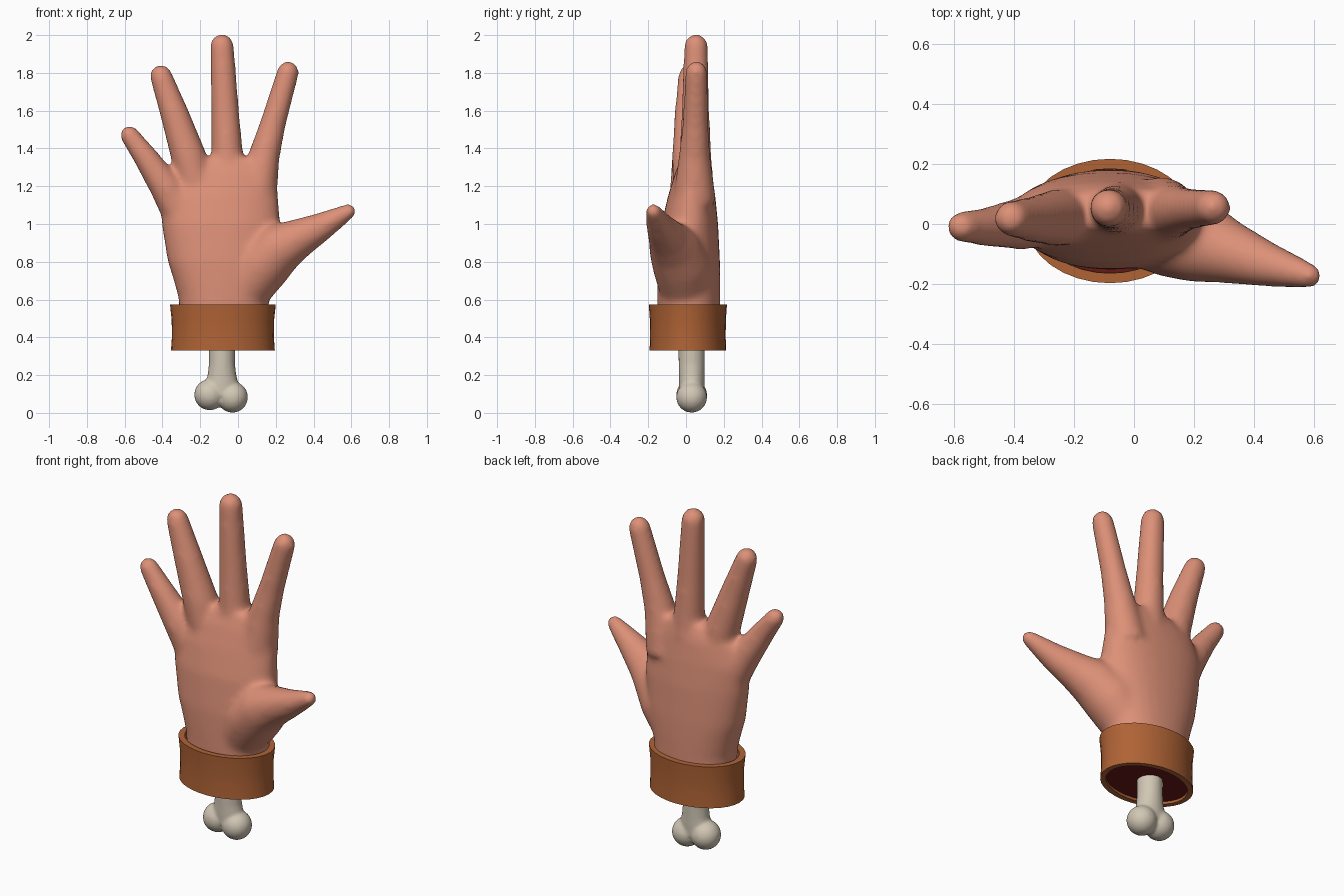
import bpy, bmesh, math
from mathutils import Vector

if "Cube" in bpy.data.objects:
    bpy.data.objects.remove(bpy.data.objects["Cube"])


def material(name, rgb):
    m = bpy.data.materials.new(name)
    m.diffuse_color = (*rgb, 1)
    m.use_nodes = True
    m.node_tree.nodes["Principled BSDF"].inputs["Base Color"].default_value = m.diffuse_color
    return m


SKIN = material("skin", (0.72, 0.28, 0.185))
LEATHER = material("brown leather", (0.43, 0.125, 0.036))
BONE = material("bone", (0.64, 0.57, 0.46))
FLESH = material("dark red flesh", (0.13, 0.009, 0.008))


def loft(bm, rings, closed=False):
    """Skin a list of point rings, capping both ends unless the loft is closed."""
    vs = [[bm.verts.new(p) for p in ring] for ring in rings]
    n = len(vs[0])
    pairs = list(zip(vs, vs[1:])) + ([(vs[-1], vs[0])] if closed else [])
    for a, b in pairs:
        for i in range(n):
            j = (i + 1) % n
            bm.faces.new((a[i], a[j], b[j], b[i]))
    if not closed:
        bm.faces.new(vs[0][::-1])
        bm.faces.new(vs[-1])


def oval(z, cx, cy, rx, ry, n=32, power=1.0):
    def bend(v):
        return math.copysign(abs(v) ** power, v)
    return [(cx + rx * bend(math.cos(2 * math.pi * i / n)),
             cy + ry * bend(math.sin(2 * math.pi * i / n)), z) for i in range(n)]


def digit(bm, path, n=24):
    """Tapered tube through (x, y, z, radius) points with a round tip."""
    pts = [Vector(p[:3]) for p in path]
    rad = [p[3] for p in path]
    rings = []

    def ring(c, t, r):
        u = Vector((0, 1, 0)).cross(t).normalized()
        v = t.cross(u)
        rings.append([c + r * (u * math.cos(2 * math.pi * i / n)
                               + v * math.sin(2 * math.pi * i / n)) for i in range(n)])

    last = len(pts) - 1
    for i, c in enumerate(pts):
        t = (pts[min(i + 1, last)] - pts[max(i - 1, 0)]).normalized()
        ring(c, t, rad[i])
    for k in range(1, 7):
        a = math.radians(14 * k)
        ring(pts[-1] + t * rad[-1] * math.sin(a), t, rad[-1] * math.cos(a))
    loft(bm, rings)


def finish(bm, name, mat, voxel=0, smooth=0):
    bmesh.ops.recalc_face_normals(bm, faces=bm.faces)
    me = bpy.data.meshes.new(name)
    bm.to_mesh(me)
    bm.free()
    ob = bpy.data.objects.new(name, me)
    bpy.context.collection.objects.link(ob)
    me.materials.append(mat)
    if voxel:
        # Fuse the overlapping volumes into one soft skin
        r = ob.modifiers.new("fuse", 'REMESH')
        r.mode = 'VOXEL'
        r.voxel_size = voxel
        r.use_smooth_shade = True
        s = ob.modifiers.new("soften", 'SMOOTH')
        s.factor = 0.5
        s.iterations = smooth
        me.polygons.foreach_set("use_smooth", [True] * len(me.polygons))
    else:
        bpy.ops.object.select_all(action='DESELECT')
        ob.select_set(True)
        bpy.context.view_layer.objects.active = ob
        bpy.ops.object.shade_smooth_by_angle(angle=math.radians(35))
    return ob


# Hand: palm sections (z, centre x, centre y, half width, half depth)
bm = bmesh.new()
loft(bm, [oval(*s, power=0.9) for s in (
    (0.37, -0.075, 0.015, 0.235, 0.165),
    (0.60, -0.075, 0.015, 0.238, 0.167),
    (0.70, -0.078, 0.015, 0.262, 0.167),
    (0.80, -0.082, 0.015, 0.290, 0.165),
    (1.00, -0.090, 0.020, 0.315, 0.150),
    (1.15, -0.100, 0.030, 0.312, 0.125),
    (1.27, -0.080, 0.040, 0.285, 0.098),
    (1.35, -0.030, 0.045, 0.190, 0.070))])
# Little, ring, middle and index fingers, then the thumb
for path in (
    ((-0.29, 0.02, 1.03, 0.10), (-0.385, 0.0, 1.20, 0.086),
     (-0.49, -0.01, 1.355, 0.066), (-0.574, -0.01, 1.470, 0.052)),
    ((-0.20, 0.03, 1.12, 0.10), (-0.262, 0.02, 1.36, 0.094),
     (-0.335, 0.015, 1.58, 0.077), (-0.408, 0.018, 1.785, 0.060)),
    ((-0.05, 0.05, 1.15, 0.10), (-0.058, 0.05, 1.40, 0.083),
     (-0.068, 0.05, 1.60, 0.074), (-0.085, 0.053, 1.943, 0.064)),
    ((0.09, 0.045, 1.12, 0.115), (0.138, 0.045, 1.36, 0.084),
     (0.185, 0.05, 1.53, 0.069), (0.265, 0.055, 1.805, 0.059)),
    ((0.00, 0.01, 0.62, 0.14), (0.13, -0.025, 0.79, 0.155), (0.23, -0.065, 0.88, 0.135),
     (0.32, -0.095, 0.923, 0.106), (0.45, -0.137, 0.99, 0.075), (0.585, -0.172, 1.066, 0.043)),
):
    digit(bm, path)
finish(bm, "hand", SKIN, voxel=0.014, smooth=20)

# Cuff: hollow oval band, slightly waisted (z, half width, half depth)
bm = bmesh.new()
loft(bm, [oval(z, -0.08, 0.01, rx, ry) for z, rx, ry in (
    (0.33, 0.275, 0.203), (0.40, 0.270, 0.200), (0.49, 0.271, 0.201), (0.575, 0.280, 0.207),
    (0.575, 0.246, 0.174), (0.45, 0.243, 0.172), (0.33, 0.245, 0.172))], closed=True)
finish(bm, "cuff", LEATHER)

# Cut end of the wrist, just inside the cuff
bm = bmesh.new()
loft(bm, [oval(z, -0.08, 0.01, 0.248, 0.175) for z in (0.345, 0.355)])
finish(bm, "wrist_stump", FLESH)

# Bone: flared shaft with two round knuckles
bm = bmesh.new()
loft(bm, [oval(z, -0.085, 0.03, rx, ry) for z, rx, ry in (
    (0.09, 0.085, 0.066), (0.15, 0.088, 0.068), (0.20, 0.076, 0.068), (0.26, 0.069, 0.069),
    (0.36, 0.070, 0.070))])
for x, z in ((-0.150, 0.096), (-0.029, 0.083)):
    s = bmesh.ops.create_uvsphere(bm, u_segments=24, v_segments=16, radius=0.082)
    bmesh.ops.translate(bm, verts=s["verts"], vec=(x, 0.03, z))
finish(bm, "bone", BONE, voxel=0.009, smooth=6)
